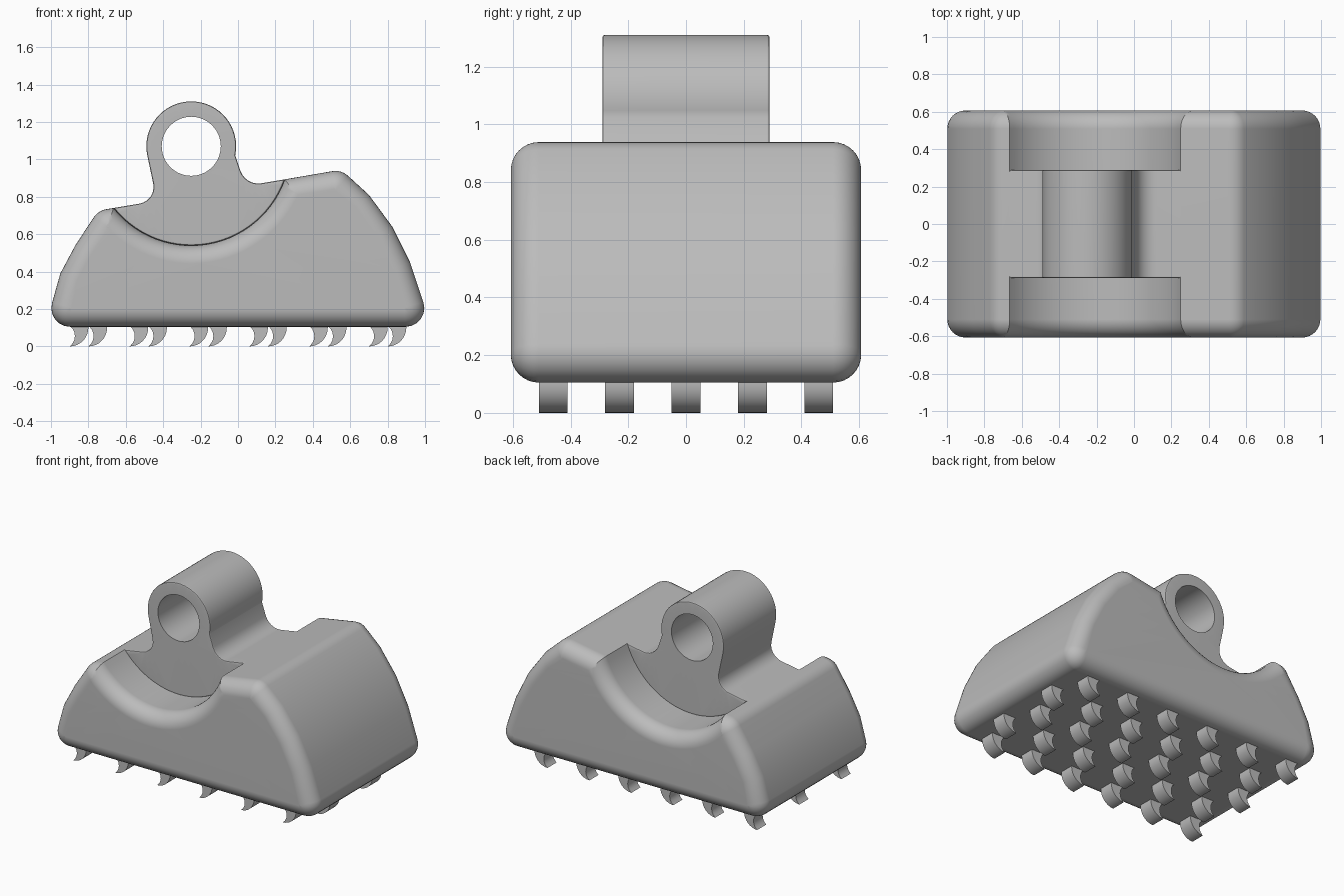
import bpy, bmesh
from math import sin, cos, tan, pi, radians
from mathutils import Vector

old = bpy.data.objects.get("Cube")
if old:
    bpy.data.objects.remove(old, do_unlink=True)

grey = bpy.data.materials.new("plain grey")
grey.use_nodes = True
grey.diffuse_color = (0.5, 0.5, 0.5, 1)
grey.node_tree.nodes["Principled BSDF"].inputs["Base Color"].default_value = (0.5, 0.5, 0.5, 1)

PIN = Vector((-0.25, 1.07))      # centre of the eye and of the side scoops


def arc(centre, radius, start, end, steps):
    """Points on an arc, angles in degrees."""
    angles = [radians(start + (end - start) * i / steps) for i in range(steps + 1)]
    return [Vector((centre[0] + radius * cos(a), centre[1] + radius * sin(a))) for a in angles]


def fillet(before, corner, after, radius, steps=6):
    """Replace a sharp corner by a tangent arc."""
    b, c, a = Vector(before), Vector(corner), Vector(after)
    u, v = (b - c).normalized(), (a - c).normalized()
    half = u.angle(v) / 2
    centre = c + (u + v).normalized() * radius / sin(half)
    p = c + u * radius / tan(half) - centre
    q = c + v * radius / tan(half) - centre
    total = p.angle(q)
    return [centre + (p * sin((1 - t) * total) + q * sin(t * total)) / sin(total)
            for t in (i / steps for i in range(steps + 1))]


def inset(points, d):
    """Mitred inward offset of a counter-clockwise outline."""
    n = len(points)
    edges = [(points[(i + 1) % n] - points[i]).normalized() for i in range(n)]
    normals = [Vector((-e.y, e.x)) for e in edges]
    out = []
    for i in range(n):
        a, b = normals[i - 1], normals[i]
        out.append(points[i] + (a + b) * d / (1 + a.dot(b)))
    for i in range(n):            # merge edges that have shrunk away
        j = (i + 1) % n
        if (out[j] - out[i]).dot(edges[i]) < 0:
            out[i] = out[j] = (out[i] + out[j]) / 2
    return out


def make_object(name, bm):
    bmesh.ops.recalc_face_normals(bm, faces=bm.faces)
    mesh = bpy.data.meshes.new(name)
    bm.to_mesh(mesh)
    bm.free()
    mesh.materials.append(grey)
    obj = bpy.data.objects.new(name, mesh)
    bpy.context.collection.objects.link(obj)
    bpy.ops.object.select_all(action="DESELECT")
    obj.select_set(True)
    bpy.context.view_layer.objects.active = obj
    bpy.ops.object.shade_smooth_by_angle(angle=radians(35))
    weighted = obj.modifiers.new("flat caps", "WEIGHTED_NORMAL")
    weighted.keep_sharp = True
    return obj


def slab(name, outline, half_width, rounding, steps, hole=None):
    """Extrude an outline along y with rounded rims and an optional bore."""
    bm = bmesh.new()
    turns = [pi / 2 * i / steps for i in range(steps + 1)]
    levels = [(half_width - rounding * (1 - sin(t)), rounding * (1 - cos(t))) for t in turns]
    levels = [(-y, d) for y, d in reversed(levels)] + levels

    def sweep(rings):
        for lower, upper in zip(rings, rings[1:]):
            for i in range(len(lower)):
                bm.faces.new((lower[i - 1], lower[i], upper[i], upper[i - 1]))

    def ring(points, y):
        return [bm.verts.new((p.x, y, p.y)) for p in points]

    sweep([ring(inset(outline, d), y) for y, d in levels])
    if hole:
        sweep([ring(hole, y) for y in (-half_width, half_width)])
    bmesh.ops.remove_doubles(bm, verts=bm.verts, dist=0.0005)
    for side in (-1, 1):
        rim = [e for e in bm.edges if e.is_boundary
               and all(v.co.y * side > half_width - 0.0005 for v in e.verts)]
        bmesh.ops.triangle_fill(bm, edges=rim, use_beauty=True)
    return make_object(name, bm)


# Body: humped block with curved ends and a round scoop across the top
base_left, base_right = (-1.03, 0.105), (1.035, 0.105)
left_side = [(-0.765, 0.70), (-0.87, 0.54), (-0.95, 0.39)]
right_side = [(0.92, 0.45), (0.825, 0.64), (0.70, 0.81)]
peak_left, peak_right = (-0.748, 0.726), (0.552, 0.945)
scoop = arc(PIN, 0.53, -19.5, -141.5, 28)
body = fillet(left_side[-1], base_left, base_right, 0.1)
body += fillet(base_left, base_right, right_side[0], 0.1)
body += [Vector(p) for p in right_side]
body += fillet(right_side[-1], peak_right, scoop[0], 0.1)
body += scoop
body += fillet(scoop[-1], peak_left, left_side[0], 0.1)
body += [Vector(p) for p in left_side[1:]]
slab("body", body, 0.607, 0.097, 8)

# Lug: narrower plate filling the scoop, rising into a bored eye
eye = arc(PIN, 0.24, -11.5, 191.5, 32)
lug = list(reversed(scoop))
lug += fillet(scoop[0], (0.04, 0.858), eye[0], 0.1)
lug += eye
lug += fillet(eye[-1], (-0.434, 0.779), scoop[-1], 0.09)
bore = arc(PIN, 0.158, 0, 360, 40)[:-1]
slab("lug", lug, 0.29, 0.01, 2, bore)

# Teeth: hooked claws in five staggered rows under the body
hook = arc((0, 0.1), 0.1, -90, 0, 8) + [Vector((0.1, 0.13)), Vector((0, 0.13))]
hook += arc((-0.04, 0.055), 0.068, 50, -50, 6)
bm = bmesh.new()
for row in range(5):
    y = (row - 2) * 0.23
    for column in range(6):
        x = -0.9 + 0.32 * column + 0.1 * (row % 2)
        face = bm.faces.new([bm.verts.new((x + p.x, y - 0.05, p.y)) for p in hook])
        grown = bmesh.ops.extrude_face_region(bm, geom=[face], use_keep_orig=True)["geom"]
        verts = [v for v in grown if isinstance(v, bmesh.types.BMVert)]
        bmesh.ops.translate(bm, verts=verts, vec=(0, 0.1, 0))
make_object("teeth", bm)
